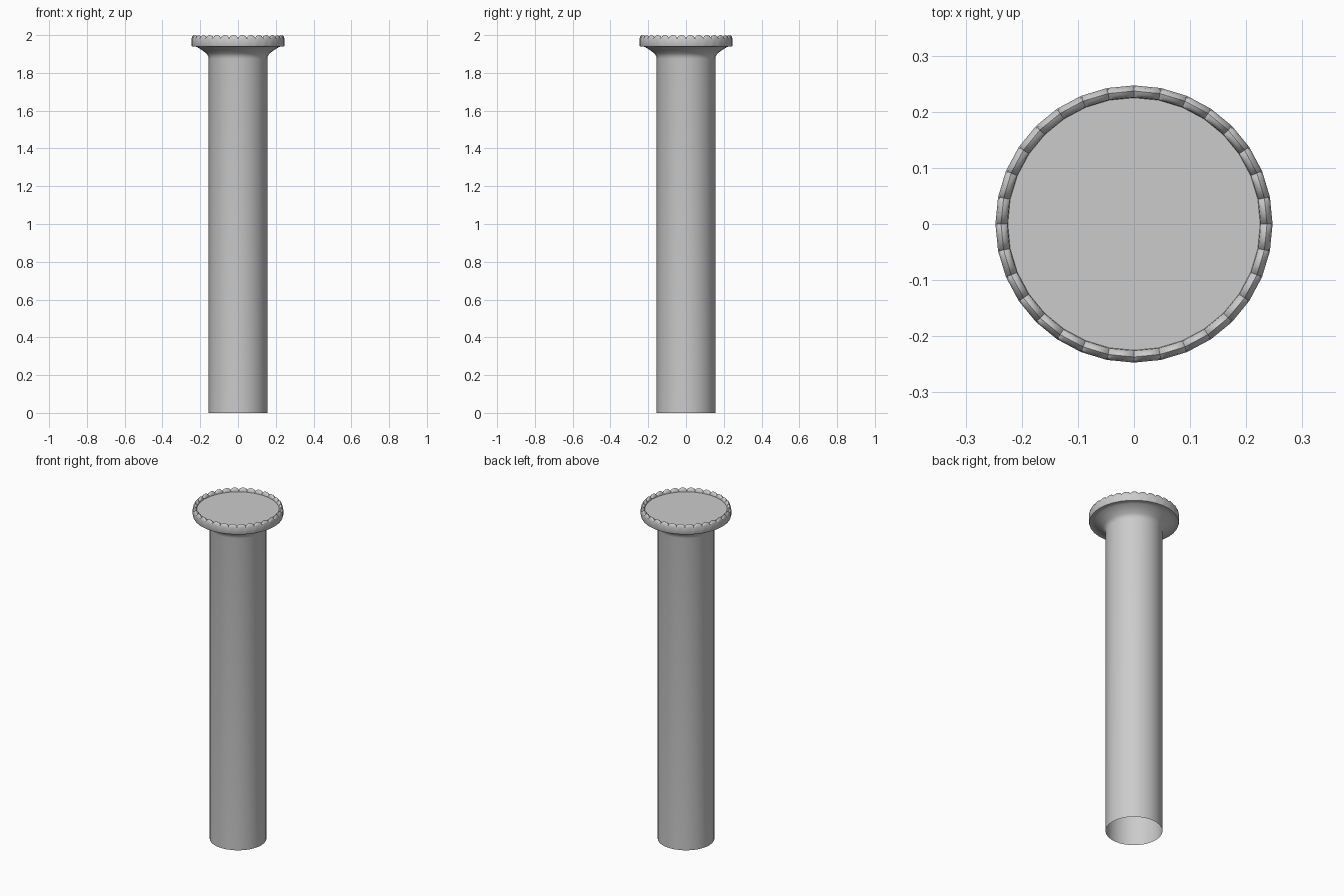
import bpy, bmesh, math

if "Cube" in bpy.data.objects:
    bpy.data.objects.remove(bpy.data.objects["Cube"])

SIDES = 32


def lathe(name, profile, sub=1, wave=0.0, cap=False):
    """Spin (radius, z, wave weight) points; sub splits each side, wave dips z at the corners."""
    bm = bmesh.new()
    n = SIDES * sub
    rings = []
    for r, z, w in profile:
        ring = []
        for i in range(n):
            k, f = divmod(i, sub)
            t = f / sub
            a, b = (2 * math.pi * j / SIDES for j in (k, k + 1))
            x = r * ((1 - t) * math.cos(a) + t * math.cos(b))
            y = r * ((1 - t) * math.sin(a) + t * math.sin(b))
            dip = wave * w * (1 - math.sin(math.pi * t) ** 0.6) if wave else 0
            ring.append(bm.verts.new((x, y, z - dip)))
        rings.append(ring)
    for lo, hi in zip(rings, rings[1:]):
        for i in range(n):
            j = (i + 1) % n
            bm.faces.new((lo[i], lo[j], hi[j], hi[i]))
    if cap:
        bm.faces.new(rings[-1])
    mesh = bpy.data.meshes.new(name)
    bm.to_mesh(mesh)
    bm.free()
    obj = bpy.data.objects.new(name, mesh)
    bpy.context.collection.objects.link(obj)
    bpy.ops.object.select_all(action='DESELECT')
    obj.select_set(True)
    bpy.context.view_layer.objects.active = obj
    bpy.ops.object.shade_smooth_by_angle(angle=math.radians(40))
    return obj


# Open-bottomed shaft flaring out under the head
lathe("shaft", [(0.155, 0, 0), (0.155, 1.875, 0), (0.158, 1.89, 0), (0.167, 1.903, 0),
                (0.19, 1.92, 0), (0.215, 1.936, 0), (0.228, 1.94, 0), (0.244, 1.94, 0)])

# Scalloped rim around the shallow flat top
lathe("scalloped_rim", [(0.244, 1.94, 0), (0.247, 1.948, 0), (0.247, 1.98, 0.3),
                        (0.244, 1.993, 0.8), (0.237, 2.0, 1), (0.231, 1.997, 1),
                        (0.226, 1.989, 0.5), (0.225, 1.978, 0)], sub=6, wave=0.014)
lathe("top_disc", [(0.225, 1.978, 0)], cap=True)
